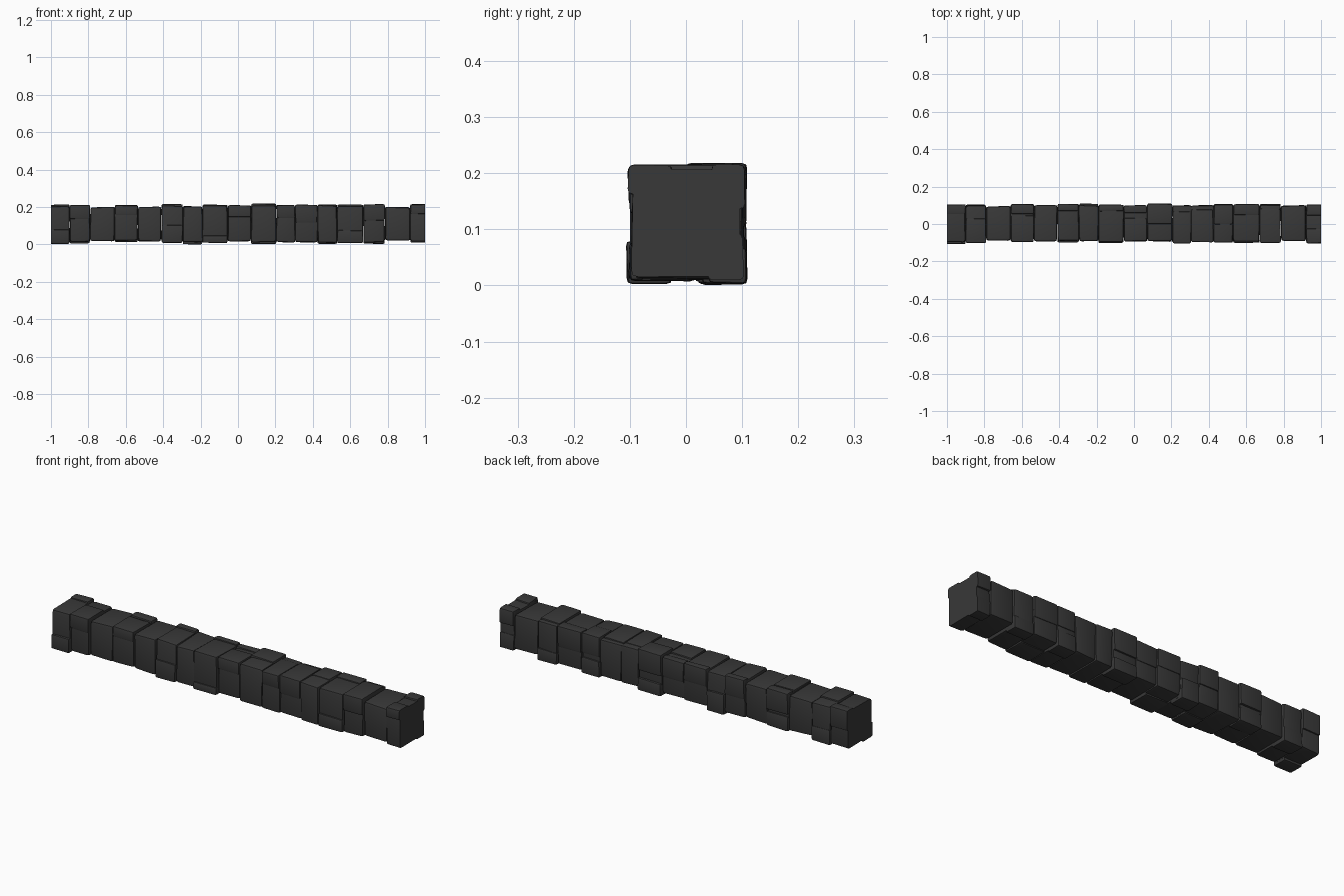
import bpy, bmesh, random
from mathutils import Vector

if "Cube" in bpy.data.objects:
    bpy.data.objects.remove(bpy.data.objects["Cube"])

random.seed(4)
R = random.uniform
stone = bpy.data.materials.new("dark_stone")
stone.diffuse_color = (0.04, 0.04, 0.04, 1)
stone.use_nodes = True
stone.node_tree.nodes["Principled BSDF"].inputs["Base Color"].default_value = stone.diffuse_color


def block(name, x, y, z, bevel=0.013, jitter=0.003):
    """Worn stone block with slightly uneven corners; flat where it meets the beam ends."""
    first, last = x[0] < -0.99, x[1] > 0.99
    x = (x[0] - 0.03 * first, x[1] + 0.03 * last)
    bm = bmesh.new()
    bmesh.ops.create_cube(bm, size=1)
    for v in bm.verts:
        v.co = Vector([r[0] if c < 0 else r[1] for c, r in zip(v.co, (x, y, z))])
        v.co += Vector([R(-jitter, jitter) for _ in range(3)])
    bmesh.ops.bevel(bm, geom=bm.edges[:], offset=bevel, segments=2,
                    profile=0.6, affect='EDGES')
    for use, sx in ((first, -1), (last, 1)):
        if use:
            cut = bmesh.ops.bisect_plane(bm, geom=bm.verts[:] + bm.edges[:] + bm.faces[:],
                                         plane_co=(sx, 0, 0), plane_no=(sx, 0, 0),
                                         clear_outer=True)
            edges = [e for e in cut["geom_cut"] if isinstance(e, bmesh.types.BMEdge)]
            bmesh.ops.contextual_create(bm, geom=edges)
    bmesh.ops.recalc_face_normals(bm, faces=bm.faces[:])
    me = bpy.data.meshes.new(name)
    bm.to_mesh(me)
    bm.free()
    me.materials.append(stone)
    ob = bpy.data.objects.new(name, me)
    bpy.context.collection.objects.link(ob)
    ob.select_set(True)
    bpy.context.view_layer.objects.active = ob


# Joints between the courses along the beam
cuts = [-1, -.90, -.79, -.66, -.535, -.41, -.295, -.19, -.055, .07, .205,
        .305, .425, .53, .67, .785, .92, 1]
low_courses = (2, 3, 4, 8, 15)      # slightly thinner courses

# Raised stones on the front: course -> height (positive at the top, negative at the bottom)
front = {0: -.065, 1: .07, 3: .045, 5: -.09, 7: -.035, 8: .055,
         10: .065, 11: .09, 13: -.06, 14: .08, 16: .045}
# Raised stones on the back top edge: course -> width in y
back = {0: .045, 3: .045, 5: .03, 7: .03, 8: .035, 9: .10, 12: .10, 13: .055, 16: .05}


def corner_stone(i, sy, sz, w, h):
    """Thin stone standing proud of one long corner of a course."""
    y0, y1, z0, z1 = cores[i]
    p = R(.005, .009)
    y = (y0 - p, y0 + w) if sy < 0 else (y1 - w, y1 + p)
    z = (z0 - p, z0 + h) if sz < 0 else (z1 - h, z1 + p)
    block(f"corner_stone_{i + 1}", (cuts[i] + .001, cuts[i + 1] - .001), y, z, .009, .002)


# Main courses
cores = []
for i in range(len(cuts) - 1):
    d = .006 * (i in low_courses)
    core = (R(-.099, -.091) + d, R(.096, .102) - d / 2,
            R(.010, .016) + d, R(.204, .209) - d)
    cores.append(core)
    block(f"course_{i + 1}", (cuts[i], cuts[i + 1]), core[:2], core[2:])

# Corner stones on the front, back and underside
for i, h in front.items():
    corner_stone(i, -1, 1 if h > 0 else -1, R(.07, .18), abs(h))
for i, w in back.items():
    corner_stone(i, 1, 1, w, R(.05, .11))
for i in (1, 3, 6, 9, 12, 14, 16):
    corner_stone(i, 1, -1, R(.05, .10), R(.05, .10))

bpy.ops.object.shade_smooth_by_angle(angle=0.7)
